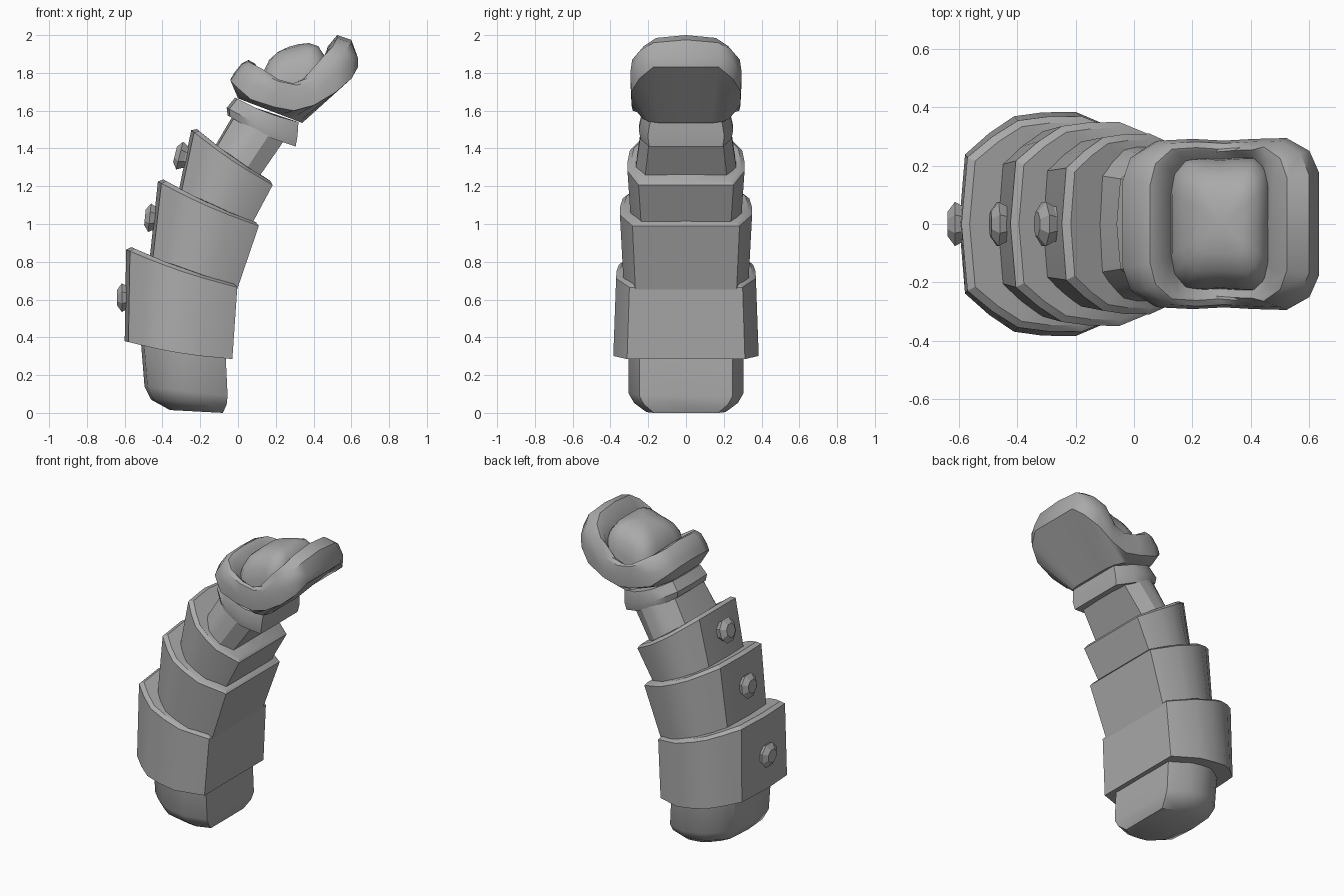
import bpy, bmesh, math
from mathutils import Vector

if "Cube" in bpy.data.objects:
    bpy.data.objects.remove(bpy.data.objects["Cube"])

grey = bpy.data.materials.new("plain_grey")
grey.use_nodes = True
grey.diffuse_color = (0.4, 0.4, 0.4, 1)
grey.node_tree.nodes["Principled BSDF"].inputs["Base Color"].default_value = (0.4, 0.4, 0.4, 1)


def finish(name, bm, angle=32):
    """Turn a bmesh into a grey object with smooth faces and sharp edges."""
    bmesh.ops.recalc_face_normals(bm, faces=bm.faces)
    mesh = bpy.data.meshes.new(name)
    bm.to_mesh(mesh)
    bm.free()
    mesh.materials.append(grey)
    obj = bpy.data.objects.new(name, mesh)
    bpy.context.collection.objects.link(obj)
    bpy.ops.object.select_all(action="DESELECT")
    obj.select_set(True)
    bpy.context.view_layer.objects.active = obj
    bpy.ops.object.shade_smooth_by_angle(angle=math.radians(angle))
    return obj


def skin(name, rings, angle=32):
    """Bridge closed rings of points and cap both ends."""
    bm = bmesh.new()
    loops = [[bm.verts.new(p) for p in ring] for ring in rings]
    count = len(loops[0])
    for a, b in zip(loops, loops[1:]):
        for i in range(count):
            j = (i + 1) % count
            bm.faces.new((a[i], a[j], b[j], b[i]))
    bm.faces.new(loops[0])
    bm.faces.new(loops[-1])
    return finish(name, bm, angle)


def mirrored(half):
    """Complete a half ring that starts and ends on y = 0."""
    return half + [(x, -y, z) for x, y, z in reversed(half[1:-1])]


# Segment outline from the rounded back (0) to the flat front (1)
OUTLINE = [(0, 0), (0.035, 0.62), (0.18, 0.81), (0.33, 0.96), (0.5, 0.995), (0.7, 1), (1, 0.81), (1, 0)]


def section(x0, z0, x1, z1, width, sag=0.015):
    return mirrored([(x0 + u * (x1 - x0), w * width,
                      z0 + u * (z1 - z0) - sag * math.sin(math.pi * u)) for u, w in OUTLINE])


def segment(name, bottom, top, lip=0.022):
    """Armour segment with a chamfered upper rim."""
    x0, z0, x1, z1, w = top
    along = Vector((x1 - x0, 0, z1 - z0)).normalized()
    up = Vector((-along.z, 0, along.x))
    a = Vector((x0, 0, z0)) - up * lip
    b = Vector((x1, 0, z1)) - up * lip * 0.5
    c = Vector((x0, 0, z0)) + along * lip
    d = Vector((x1, 0, z1)) - along * lip
    skin(name, [section(*bottom),
                section(a.x, a.z, b.x, b.z, w),
                section(c.x, c.z, d.x, d.z, w - lip)])


# Rounded base stub
skin("base_stub", [section(-0.36, 0.015, -0.08, 0.0, 0.21, 0),
                   section(-0.46, 0.07, -0.06, 0.045, 0.275, 0),
                   section(-0.495, 0.14, -0.055, 0.09, 0.305, 0),
                   section(-0.52, 0.45, -0.07, 0.4, 0.305, 0)], 40)

# Nested tapering segments
segment("lower_segment", (-0.6, 0.38, -0.03, 0.285, 0.385), (-0.585, 0.885, 0.0, 0.675, 0.37))
segment("middle_segment", (-0.48, 0.7, -0.04, 0.55, 0.325), (-0.415, 1.245, 0.115, 1.0, 0.35))
segment("upper_segment", (-0.35, 1.0, 0.02, 0.9, 0.285), (-0.235, 1.515, 0.19, 1.215, 0.31))
skin("neck", [section(-0.17, 1.33, 0.05, 1.16, 0.28),
              section(0.0, 1.62, 0.27, 1.48, 0.235)])

# Collar below the head
skin("collar", [section(-0.055, 1.575, 0.305, 1.41, 0.24),
                section(-0.06, 1.615, 0.315, 1.465, 0.25),
                section(-0.015, 1.67, 0.32, 1.54, 0.235)])

# Saddle shaped head: plan outline, then heights along it for each ring
PLAN = [(0, 0), (0, 0.5), (0.04, 0.78), (0.16, 0.97), (0.34, 0.99), (0.5, 0.97),
        (0.66, 0.99), (0.83, 1), (0.95, 0.85), (1, 0.6), (1, 0)]


def head_ring(x0, x1, width, heights):
    return mirrored([(x0 + u * (x1 - x0), w * width, z) for (u, w), z in zip(PLAN, heights)])


base = [1.665 - 0.13 * u for u, w in PLAN]
skin("head", [
    head_ring(0.0, 0.34, 0.23, base),
    head_ring(-0.04, 0.635, 0.29, [1.765, 1.76, 1.73, 1.66, 1.62, 1.6, 1.63, 1.7, 1.77, 1.83, 1.83]),
    head_ring(-0.02, 0.635, 0.295, [1.8, 1.79, 1.77, 1.74, 1.69, 1.67, 1.7, 1.8, 1.85, 1.88, 1.88]),
    head_ring(0.02, 0.6, 0.285, [1.85, 1.845, 1.83, 1.8, 1.755, 1.735, 1.765, 1.87, 1.92, 1.96, 1.975]),
    head_ring(0.055, 0.525, 0.265, [1.868, 1.86, 1.85, 1.82, 1.765, 1.745, 1.77, 1.88, 1.94, 1.985, 2.0]),
    head_ring(0.09, 0.475, 0.255, [1.85, 1.845, 1.83, 1.8, 1.76, 1.74, 1.765, 1.84, 1.89, 1.93, 1.94]),
    head_ring(0.13, 0.45, 0.225, [1.77, 1.77, 1.76, 1.75, 1.73, 1.71, 1.73, 1.77, 1.8, 1.84, 1.85]),
], 38)

# Dome set inside the rim
profile = [(1, 0), (0.98, 0.3), (0.9, 0.6), (0.72, 0.84), (0.45, 0.96), (0.15, 1)]
skin("head_dome", [mirrored([(0.295 + (u - 0.5) * 0.36 * r, w * 0.23 * r,
                             1.7 + 0.245 * h + (u - 0.5) * 0.1 * r) for u, w in PLAN])
                   for r, h in profile], 60)

# Round studs along the back
for place, x, z, tilt in (("lower", -0.585, 0.61, 0), ("middle", -0.438, 1.03, 6), ("upper", -0.28, 1.355, 14)):
    t = math.radians(tilt)
    out, side = Vector((-math.cos(t), 0, math.sin(t))), Vector((math.sin(t), 0, math.cos(t)))
    rings = []
    for depth, radius in ((-0.03, 0.065), (0.0, 0.065), (0.03, 0.082), (0.055, 0.045)):
        rings.append([Vector((x, 0, z)) + out * depth
                      + side * radius * math.cos(k * math.pi / 4 + math.pi / 8)
                      + Vector((0, radius * math.sin(k * math.pi / 4 + math.pi / 8), 0)) for k in range(8)])
    skin(place + "_stud", rings, 25)
